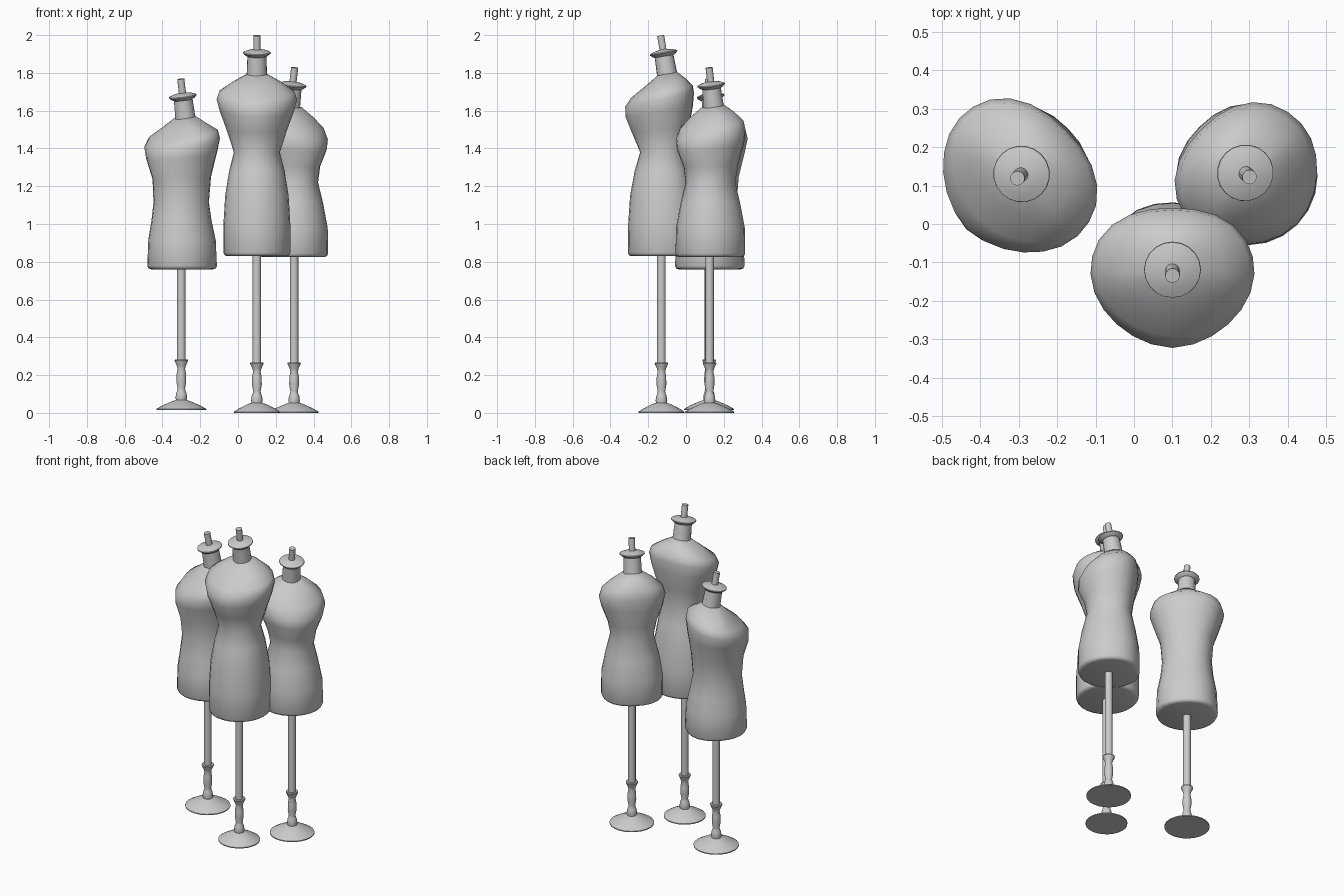
import bpy, bmesh, math
from mathutils import Matrix, Vector


def finish(name, bm, mat, angle=40):
    bmesh.ops.recalc_face_normals(bm, faces=bm.faces)
    me = bpy.data.meshes.new(name)
    bm.to_mesh(me)
    bm.free()
    ob = bpy.data.objects.new(name, me)
    bpy.context.collection.objects.link(ob)
    ob.matrix_world = mat
    bpy.ops.object.select_all(action='DESELECT')
    ob.select_set(True)
    bpy.context.view_layer.objects.active = ob
    bpy.ops.object.shade_smooth_by_angle(angle=math.radians(angle))
    return ob


def skin(name, rings, mat, angle=40):
    """Bridge a stack of equal-sized point rings and cap both ends."""
    bm = bmesh.new()
    vs = [[bm.verts.new(p) for p in r] for r in rings]
    n = len(vs[0])
    for a, b in zip(vs, vs[1:]):
        for i in range(n):
            j = (i + 1) % n
            bm.faces.new((a[i], a[j], b[j], b[i]))
    bm.faces.new(vs[0])
    bm.faces.new(vs[-1])
    return finish(name, bm, mat, angle)


def lathe(name, profile, mat, n=20, angle=40):
    rings = [[(r * math.cos(2 * math.pi * i / n), r * math.sin(2 * math.pi * i / n), z)
              for i in range(n)] for r, z in profile]
    return skin(name, rings, mat, angle)


def torso_ring(z, hw, front, back, tilt, n=24):
    """Body section: pointed at the front, squarer at the back."""
    pts = []
    for i in range(n):
        a = 2 * math.pi * i / n
        c, s = math.cos(a), math.sin(a)
        depth, e = (back, 2.3) if s > 0 else (front, 1.8 if tilt else 2.0)
        k = (abs(c) ** e + abs(s) ** e) ** (-1 / e)
        x, y = hw * c * k, depth * s * k
        pts.append((x, y, z + tilt * (y - 0.03)))
    return pts


def dress_form(tag, loc, turn, base_r, body, neck_z):
    mat = Matrix.Translation(loc) @ Matrix.Rotation(math.radians(turn), 4, 'Z')

    # torso with a rounded lower edge
    z, hw, f, b, _ = body[0]
    sections = [(z - 0.018, hw - 0.02, f - 0.02, b - 0.02, 0),
                (z - 0.013, hw - 0.006, f - 0.006, b - 0.006, 0)] + body
    skin(tag + "_torso", [torso_ring(*s) for s in sections], mat, 50)

    # stand: dished foot, turned spindle, pole
    lathe(tag + "_foot", [(base_r, 0), (base_r, 0.006), (base_r * 0.75, 0.025),
                          (0.05, 0.046), (0.03, 0.053), (0.02, 0.056)], mat, 24)
    lathe(tag + "_spindle", [(0.026, 0.045), (0.031, 0.065), (0.027, 0.09), (0.021, 0.105),
                             (0.02, 0.115), (0.026, 0.15), (0.025, 0.19), (0.02, 0.22),
                             (0.024, 0.235), (0.036, 0.262), (0.034, 0.268), (0.02, 0.268)], mat, 16)
    lathe(tag + "_pole", [(0.023, 0.25), (0.023, body[0][0])], mat, 14)

    # neck, cap and finial, leaning forward
    head = mat @ Matrix.Translation((0, 0.03, neck_z)) @ Matrix.Rotation(math.radians(9.5), 4, 'X')
    lathe(tag + "_neck", [(0.056, -0.03), (0.053, 0.02), (0.05, 0.1)], head)
    lathe(tag + "_neck_cap", [(0.045, 0.094), (0.06, 0.1), (0.074, 0.113), (0.073, 0.118),
                              (0.05, 0.127), (0.02, 0.133)], head)
    lathe(tag + "_finial", [(0.019, 0.12), (0.019, 0.208)], head, 14)


# body sections: height, half width, front depth, back depth, forward tilt
tall = [(0.848, 0.177, 0.178, 0.186, 0), (1.0, 0.177, 0.176, 0.184, 0),
        (1.15, 0.168, 0.166, 0.17, 0), (1.28, 0.147, 0.142, 0.146, 0),
        (1.38, 0.122, 0.113, 0.12, 0), (1.5, 0.16, 0.157, 0.145, 0.08),
        (1.6, 0.196, 0.19, 0.166, 0.15), (1.665, 0.213, 0.192, 0.172, 0.2),
        (1.705, 0.2, 0.162, 0.166, 0.2), (1.75, 0.135, 0.09, 0.13, 0.2),
        (1.795, 0.055, 0.022, 0.082, 0.2)]
medium = [(0.843, 0.18, 0.18, 0.18, 0), (0.98, 0.178, 0.178, 0.178, 0),
          (1.11, 0.152, 0.155, 0.157, 0), (1.22, 0.126, 0.128, 0.134, 0),
          (1.31, 0.143, 0.143, 0.146, 0.05), (1.41, 0.18, 0.178, 0.166, 0.12),
          (1.475, 0.194, 0.178, 0.172, 0.18), (1.53, 0.178, 0.145, 0.164, 0.2),
          (1.58, 0.122, 0.085, 0.128, 0.2), (1.625, 0.055, 0.022, 0.082, 0.2)]
short = [(0.763, 0.18, 0.18, 0.18, 0), (0.9, 0.174, 0.176, 0.174, 0),
         (1.0, 0.155, 0.162, 0.152, 0), (1.1, 0.145, 0.15, 0.134, 0),
         (1.23, 0.155, 0.162, 0.145, 0.05), (1.35, 0.195, 0.192, 0.165, 0.12),
         (1.42, 0.217, 0.19, 0.174, 0.18), (1.465, 0.203, 0.15, 0.166, 0.2),
         (1.505, 0.13, 0.085, 0.128, 0.2), (1.55, 0.055, 0.022, 0.082, 0.2)]

dress_form("front_form", (0.1, -0.13, 0), 0, 0.122, tall, 1.793)
dress_form("right_form", (0.297, 0.125, 0), 45, 0.13, medium, 1.623)
dress_form("left_form", (-0.3, 0.122, 0.015), -45, 0.132, short, 1.548)
